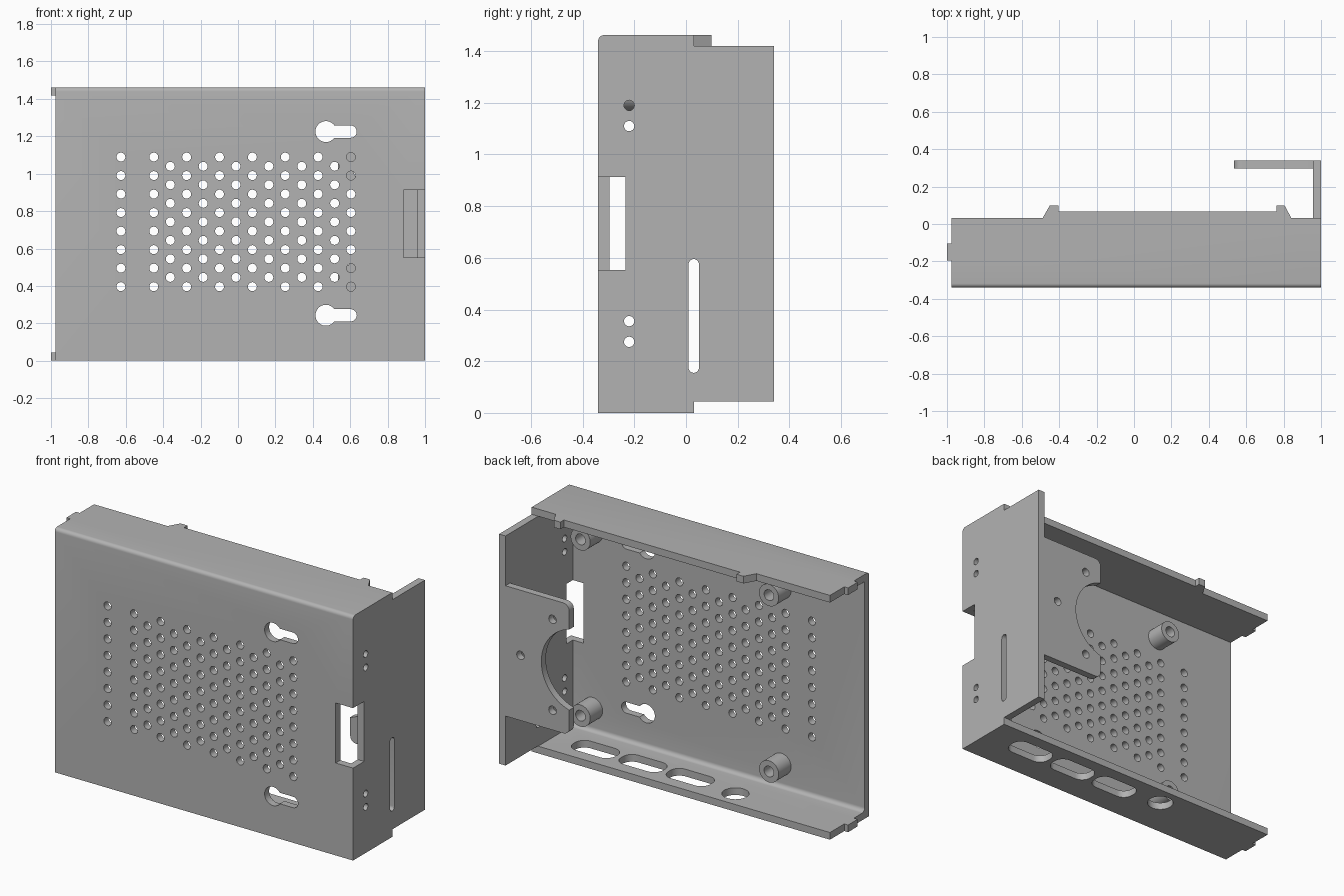
import bpy, bmesh, math

if "Cube" in bpy.data.objects:
    bpy.data.objects.remove(bpy.data.objects["Cube"])

metal = bpy.data.materials.new("grey_metal")
metal.diffuse_color = (0.45, 0.45, 0.45, 1)
metal.use_nodes = True
metal.node_tree.nodes["Principled BSDF"].inputs["Base Color"].default_value = metal.diffuse_color
T = 0.043                                   # sheet thickness
X0, X1, Y0, Y1, H = -0.975, 1.0, -0.34, 0.031, 1.462


def arc(cx, cy, r, a0, a1, n=8):
    return [(cx + r * math.cos(math.radians(a0 + (a1 - a0) * i / n)),
             cy + r * math.sin(math.radians(a0 + (a1 - a0) * i / n))) for i in range(n + 1)]


def circle(cx, cy, r, n=24):
    return arc(cx, cy, r, 0, 360, n)[:-1]


def rect(a0, b0, a1, b1):
    return [(a0, b0), (a1, b0), (a1, b1), (a0, b1)]


def rounded(a0, b0, a1, b1, r):
    return (arc(a1 - r, b1 - r, r, 0, 90) + arc(a0 + r, b1 - r, r, 90, 180)
            + arc(a0 + r, b0 + r, r, 180, 270) + arc(a1 - r, b0 + r, r, 270, 360))


def prisms(name, outlines, axis, lo, hi):
    """Extrude outlines along an axis; outlines use the other two axes in order."""
    bm = bmesh.new()
    for pts in outlines:
        def place(p, d):
            c = list(p)
            c.insert("xyz".index(axis), d)
            return bm.verts.new(c)
        a = [place(p, lo) for p in pts]
        b = [place(p, hi) for p in pts]
        bm.faces.new(a)
        bm.faces.new(b[::-1])
        for i in range(len(pts)):
            j = (i + 1) % len(pts)
            bm.faces.new((a[j], a[i], b[i], b[j]))
    bmesh.ops.recalc_face_normals(bm, faces=bm.faces)
    me = bpy.data.meshes.new(name)
    bm.to_mesh(me)
    bm.free()
    ob = bpy.data.objects.new(name, me)
    bpy.context.collection.objects.link(ob)
    me.materials.append(metal)
    return ob


def activate(ob):
    bpy.ops.object.select_all(action='DESELECT')
    ob.select_set(True)
    bpy.context.view_layer.objects.active = ob


def combine(ob, other, op):
    activate(ob)
    m = ob.modifiers.new(op, 'BOOLEAN')
    m.operation, m.object, m.solver = op, other, 'EXACT'
    bpy.ops.object.modifier_apply(modifier=m.name)
    bpy.data.objects.remove(other)


def smooth(ob):
    activate(ob)
    bpy.ops.object.shade_smooth_by_angle(angle=math.radians(30))


# Folded sheet: top flange, front panel, bottom flange
bend = arc(Y0 + 0.022, H - 0.022, 0.022, 90, 180, 6)
fillet = arc(Y0 + T + 0.025, T + 0.025, 0.025, 270, 180, 6)
casing = prisms("casing", [[(Y1, H)] + bend + [(Y0, 0), (Y1, 0), (Y1, T)] + fillet
                           + [(Y0 + T, H - T), (Y1, H - T)]], 'x', X0, X1 - T)

# Tall side wall
combine(casing, prisms("side_wall", [[(Y1, H)] + bend + [
    (Y0, 0), (Y1, 0), (Y1, 0.045), (0.34, 0.045), (0.34, H - T), (Y1, H - T)]],
    'x', X1 - T, X1), 'UNION')

# Stepped lip on the top flange
combine(casing, prisms("top_lip", [[
    (-0.489, Y1), (0.842, Y1), (0.805, 0.099), (0.762, 0.099), (0.762, 0.066),
    (-0.404, 0.066), (-0.404, 0.099), (-0.45, 0.099)]], 'z', H - T, H), 'UNION')

# Locating tabs on the open end
for z in (0, H - T):
    combine(casing, prisms("tab", [rect(-1, -0.195, X0, -0.104)], 'z', z, z + T), 'UNION')

# Ventilation holes and hanging keyholes in the front panel
vents = [circle(-0.626 + 0.1757 * i, 0.396 + 0.099 * j, 0.024, 16)
         for i in range(8) for j in range(8)]
vents += [circle(-0.362 + 0.1757 * i, 0.4455 + 0.099 * j, 0.024, 16)
          for i in range(6) for j in range(7)]
for z in (0.243, 1.225):
    vents.append(arc(0.47, z, 0.056, 36, 324, 24) + arc(0.602, z, 0.033, -90, 90, 10))
combine(casing, prisms("front_cutter", vents, 'y', -0.4, -0.25), 'DIFFERENCE')

# Screw holes and long slot in the side wall
side = [circle(-0.22, z, 0.02) for z in (0.275, 0.355, 1.11, 1.19)]
side.append(rounded(0.01, 0.155, 0.05, 0.595, 0.0199))
combine(casing, prisms("side_cutter", side, 'x', 0.9, 1.1), 'DIFFERENCE')

# Corner opening through front panel and side wall
combine(casing, prisms("corner_cutter", [rect(0.885, -0.4, 1.1, -0.235)], 'z', 0.553, 0.912),
        'DIFFERENCE')

# Connector openings in the bottom flange
ports = [rounded(x - 0.14, -0.185, x + 0.14, -0.045, 0.06) for x in (0.68, 0.365, 0.052)]
ports.append(circle(-0.268, -0.085, 0.074, 32))
combine(casing, prisms("port_cutter", ports, 'z', -0.1, 0.1), 'DIFFERENCE')
smooth(casing)

# Mounting bracket with round cut-out and three screw holes
mid = H / 2
bracket = prisms("mounting_bracket", [
    [(X1 - T, mid - 0.39), (X1 - T, mid + 0.39)] + arc(0.575, mid + 0.35, 0.04, 90, 180)
    + arc(0.575, mid - 0.35, 0.04, 180, 270)], 'y', 0.34 - T, 0.34)
cuts = [circle(0.47, mid, 0.25, 64), circle(0.858, mid, 0.025),
        circle(0.646, mid + 0.272, 0.025), circle(0.646, mid - 0.272, 0.025)]
combine(bracket, prisms("bracket_cutter", cuts, 'y', 0.25, 0.4), 'DIFFERENCE')
smooth(bracket)

# Four hollow standoffs on the inside of the front panel
for x in (-0.423, 0.825):
    for z in (0.18, 1.235):
        post = prisms("standoff", [circle(x, z, 0.065, 32)], 'y', Y0 + T, -0.18)
        combine(post, prisms("bore_cutter", [circle(x, z, 0.032)], 'y', Y0 + T + 0.01, -0.1),
                'DIFFERENCE')
        smooth(post)
